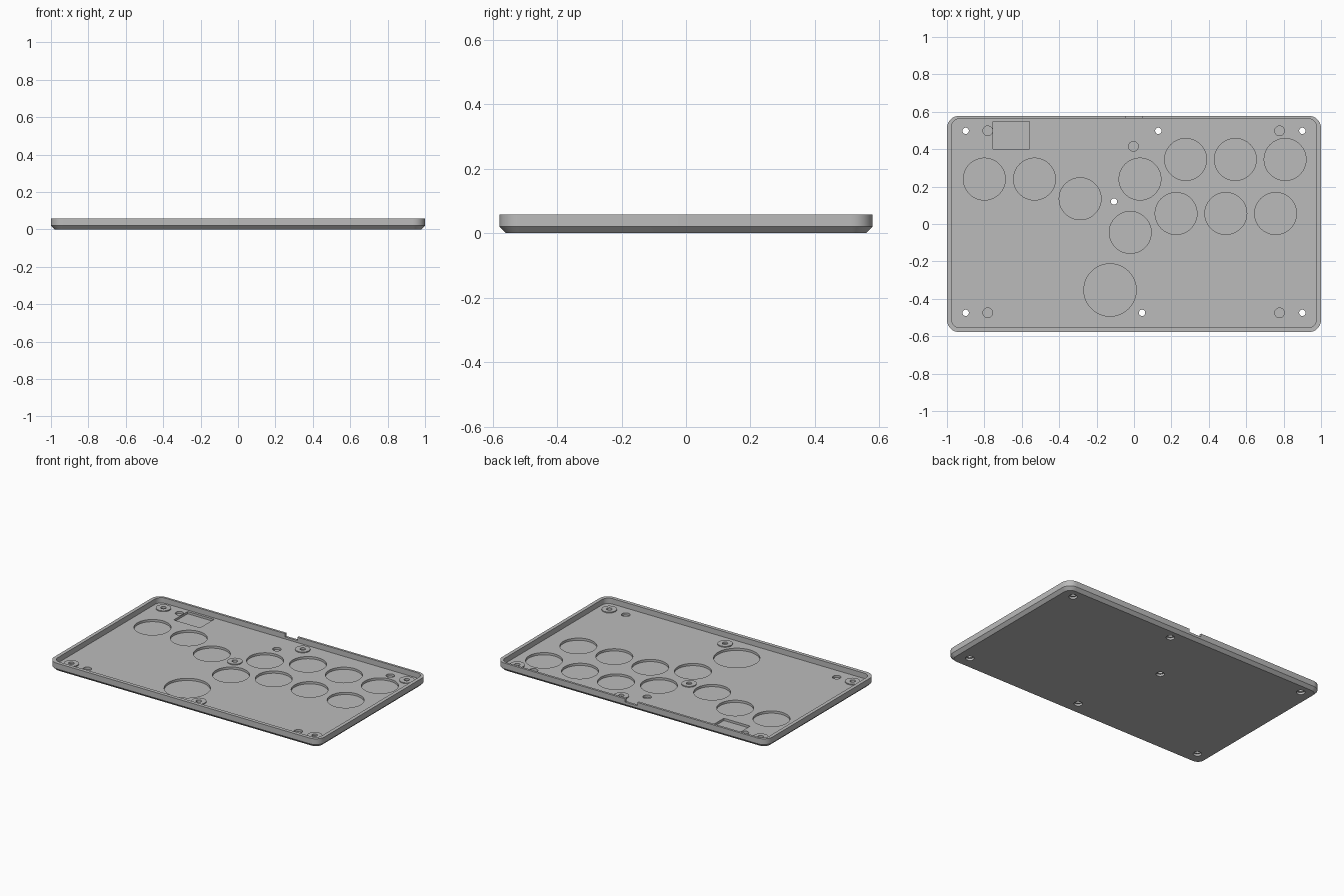
import bpy, bmesh, math

cube = bpy.data.objects.get("Cube")
if cube:
    bpy.data.objects.remove(cube, do_unlink=True)

HEIGHT, FLOOR, CHAMFER = 0.058, 0.022, 0.02
POCKET_Z, BOSS_Z = 0.007, 0.028
HOLE_R, HEAD_R = 0.017, 0.026

grey = bpy.data.materials.new("plain grey")
grey.use_nodes = True
colour = (0.5, 0.5, 0.5, 1)
grey.diffuse_color = colour
grey.node_tree.nodes["Principled BSDF"].inputs["Base Color"].default_value = colour


def rounded_rect(x0, x1, y0, y1, r, steps=10):
    """Corner-rounded outline, counter-clockwise."""
    pts = []
    corners = [(x1 - r, y1 - r), (x0 + r, y1 - r), (x0 + r, y0 + r), (x1 - r, y0 + r)]
    for i, (cx, cy) in enumerate(corners):
        for s in range(steps + 1):
            a = math.pi / 2 * (i + s / steps)
            pts.append((cx + r * math.cos(a), cy + r * math.sin(a)))
    return pts


def circle(x, y, r, n=64):
    return [(x + r * math.cos(2 * math.pi * i / n), y + r * math.sin(2 * math.pi * i / n))
            for i in range(n)]


def loft(bm, sections, closed=False):
    """Join equal outlines given as (points, z); cap the ends or close the ring."""
    loops = [[bm.verts.new((x, y, z)) for x, y in pts] for pts, z in sections]
    pairs = list(zip(loops, loops[1:]))
    if closed:
        pairs.append((loops[-1], loops[0]))
    else:
        bm.faces.new(loops[0][::-1])
        bm.faces.new(loops[-1])
    for a, b in pairs:
        for i in range(len(a)):
            j = (i + 1) % len(a)
            bm.faces.new((a[i], a[j], b[j], b[i]))


def make_object(name, bm):
    bmesh.ops.recalc_face_normals(bm, faces=bm.faces)
    mesh = bpy.data.meshes.new(name)
    bm.to_mesh(mesh)
    bm.free()
    mesh.materials.append(grey)
    obj = bpy.data.objects.new(name, mesh)
    bpy.context.collection.objects.link(obj)
    return obj


def smooth(obj):
    bpy.ops.object.select_all(action="DESELECT")
    obj.select_set(True)
    bpy.context.view_layer.objects.active = obj
    bpy.ops.object.shade_smooth_by_angle(angle=math.radians(30))


# Tray: chamfered underside, thin rim and recessed floor
bm = bmesh.new()
outer = rounded_rect(-1, 1, -0.578, 0.578, 0.065)
under = rounded_rect(-1 + CHAMFER, 1 - CHAMFER, -0.578 + CHAMFER, 0.578 - CHAMFER, 0.045)
inner = rounded_rect(-0.976, 0.976, -0.554, 0.563, 0.045)
loft(bm, [(under, 0), (outer, CHAMFER), (outer, HEIGHT), (inner, HEIGHT), (inner, FLOOR)])
tray = make_object("tray", bm)

# Cutters: round button pockets, peg pockets, board pocket and cable notch
buttons = [(-0.80, 0.24), (-0.532, 0.24), (-0.288, 0.135), (0.032, 0.24), (-0.02, -0.045)]
buttons += [(0.276 + 0.266 * i, 0.345) for i in range(3)]
buttons += [(0.225 + 0.266 * i, 0.056) for i in range(3)]
pegs = [(x, y) for x in (-0.782, 0.778) for y in (-0.475, 0.498)] + [(-0.003, 0.415)]
screws = [(x, y) for x in (-0.9, 0.9) for y in (-0.475, 0.498)]
screws += [(0.13, 0.498), (-0.107, 0.12), (0.043, -0.475)]

bm = bmesh.new()
pockets = [circle(x, y, 0.112) for x, y in buttons] + [circle(x, y, 0.026, 32) for x, y in pegs]
pockets.append(circle(-0.128, -0.353, 0.14))
pockets.append([(-0.755, 0.4), (-0.56, 0.4), (-0.56, 0.547), (-0.755, 0.547)])
for outline in pockets:
    loft(bm, [(outline, POCKET_Z), (outline, 0.1)])
notch = [(-0.045, 0.555), (0.045, 0.555), (0.045, 0.6), (-0.045, 0.6)]
loft(bm, [(notch, 0.036), (notch, 0.1)])

# Screw holes with wider head recesses underneath
for x, y in screws:
    head, shaft = circle(x, y, HEAD_R, 32), circle(x, y, HOLE_R, 32)
    loft(bm, [(head, -0.02), (head, 0.014), (shaft, 0.014), (shaft, 0.1)])
cutter = make_object("pocket_cutter", bm)
cutter.hide_render = True

cut = tray.modifiers.new("pockets", "BOOLEAN")
cut.operation, cut.solver, cut.object = "DIFFERENCE", "EXACT", cutter
bpy.context.view_layer.objects.active = tray
bpy.ops.object.modifier_apply(modifier=cut.name)
bpy.data.objects.remove(cutter, do_unlink=True)
smooth(tray)

# Raised rings around the screw holes
bm = bmesh.new()
for x, y in screws:
    ring, hole = circle(x, y, 0.046, 32), circle(x, y, HOLE_R, 32)
    loft(bm, [(ring, FLOOR - 0.002), (ring, BOSS_Z), (hole, BOSS_Z), (hole, FLOOR - 0.002)], closed=True)
smooth(make_object("screw_bosses", bm))
